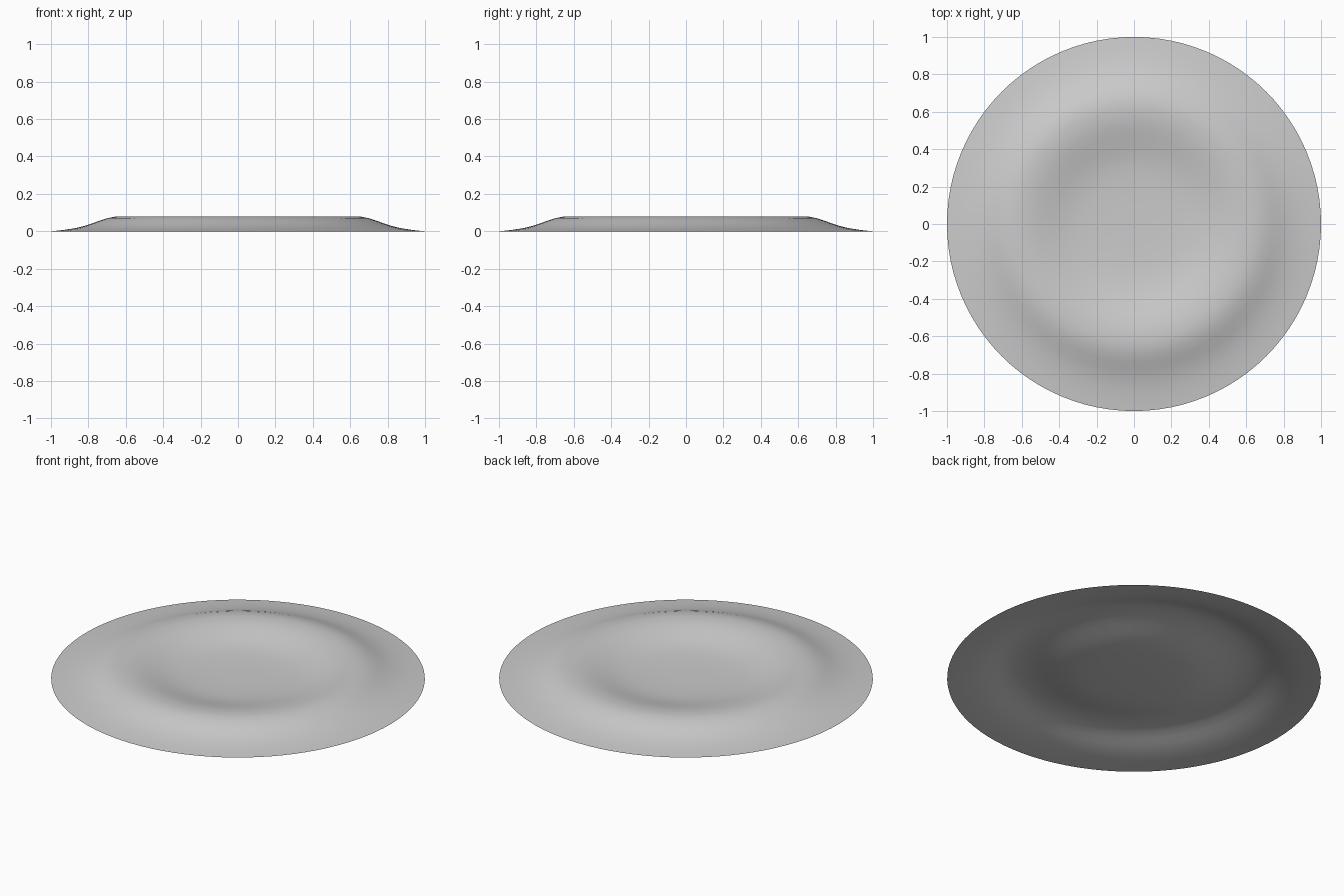
import bpy, bmesh, math

if "Cube" in bpy.data.objects:
    bpy.data.objects.remove(bpy.data.objects["Cube"])

# Radial profile of the thin shell: (radius, height)
PROFILE = [(0.08, 0.016), (0.16, 0.017), (0.24, 0.02), (0.3, 0.024),
           (0.36, 0.032), (0.42, 0.045), (0.48, 0.06), (0.53, 0.071),
           (0.57, 0.077), (0.62, 0.08), (0.66, 0.078), (0.7, 0.07),
           (0.74, 0.057), (0.78, 0.042), (0.82, 0.029), (0.87, 0.017),
           (0.92, 0.009), (0.96, 0.004), (1.0, 0.0)]
SIDES = 96

grey = bpy.data.materials.new("light_grey")
grey.diffuse_color = (0.6, 0.6, 0.6, 1)
grey.use_nodes = True
grey.node_tree.nodes["Principled BSDF"].inputs["Base Color"].default_value = grey.diffuse_color

# Dished disc, one open sheet
bm = bmesh.new()
rings = []
for r, z in PROFILE:
    rings.append([bm.verts.new((r * math.cos(2 * math.pi * i / SIDES),
                                r * math.sin(2 * math.pi * i / SIDES), z))
                  for i in range(SIDES)])
centre = bm.verts.new((0, 0, 0.016))
for i in range(SIDES):
    j = (i + 1) % SIDES
    bm.faces.new((centre, rings[0][i], rings[0][j]))
    for a, b in zip(rings, rings[1:]):
        bm.faces.new((a[i], b[i], b[j], a[j]))
for f in bm.faces:
    f.smooth = True

mesh = bpy.data.meshes.new("dished_disc")
bm.to_mesh(mesh)
bm.free()
mesh.materials.append(grey)
disc = bpy.data.objects.new("dished_disc", mesh)
bpy.context.collection.objects.link(disc)
